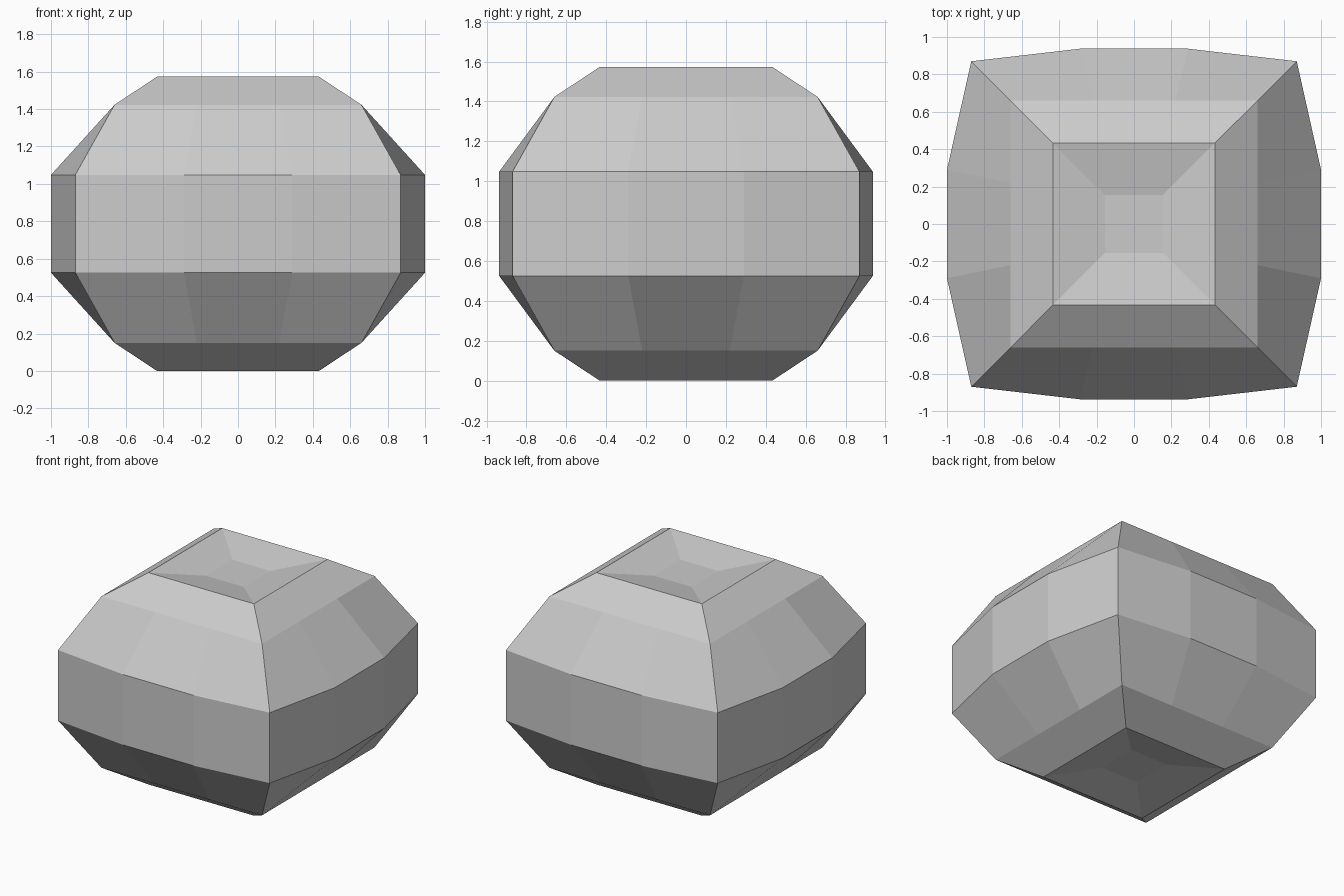
import bpy
import bmesh

if "Cube" in bpy.data.objects:
    bpy.data.objects.remove(bpy.data.objects["Cube"])

# Lower-half rings: z, corner half-width, inner point offset, side reach in x, side reach in y
LOWER = [
    (0.055, 0.155, 0.052, 0.155, 0.155),  # dimple floor
    (0.00, 0.433, 0.144, 0.433, 0.433),   # flat rim
    (0.15, 0.66, 0.22, 0.66, 0.66),       # shoulder
    (0.525, 0.87, 0.29, 1.00, 0.937),     # widest band
]
HEIGHT = 1.573


def ring(bm, z, c, m, rx, ry):
    """Twelve points around a rounded square, three segments per side."""
    pts = [(-c, -c), (-m, -ry), (m, -ry), (c, -c), (rx, -m), (rx, m)]
    pts += [(-x, -y) for x, y in pts]
    return [bm.verts.new((x, y, z)) for x, y in pts]


bm = bmesh.new()
levels = LOWER + [(HEIGHT - z, *rest) for z, *rest in reversed(LOWER)]
rings = [ring(bm, *level) for level in levels]

# Walls between neighbouring rings
for a, b in zip(rings, rings[1:]):
    for i in range(12):
        j = (i + 1) % 12
        bm.faces.new((a[i], a[j], b[j], b[i]))

# Dimple floors, bottom and top
bm.faces.new(rings[0][::-1])
bm.faces.new(rings[-1])
bmesh.ops.recalc_face_normals(bm, faces=bm.faces)

mesh = bpy.data.meshes.new("boulder_block")
bm.to_mesh(mesh)
bm.free()
bpy.context.collection.objects.link(bpy.data.objects.new("boulder_block", mesh))
